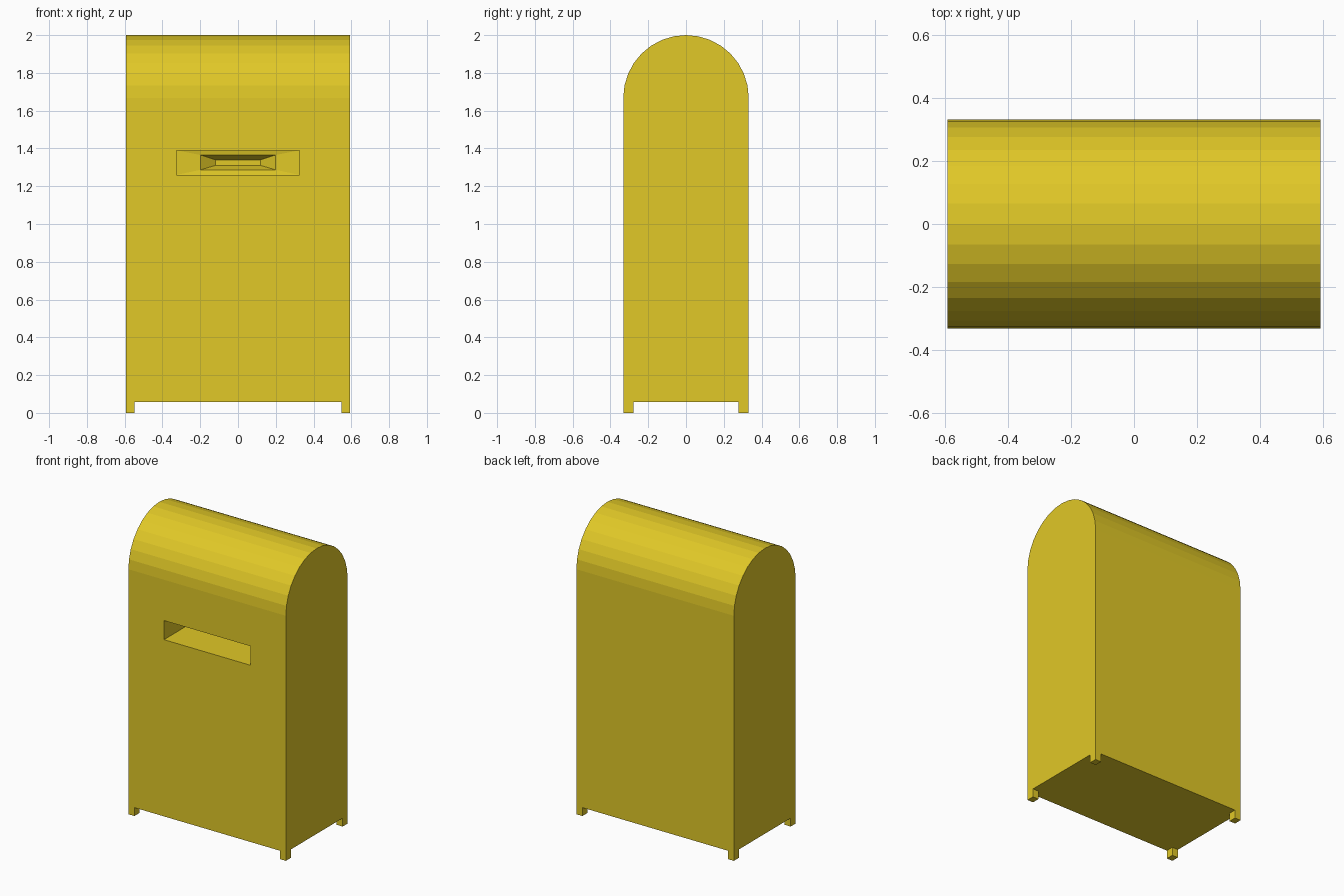
import bpy, bmesh, math

if "Cube" in bpy.data.objects:
    bpy.data.objects.remove(bpy.data.objects["Cube"])

HX, HY = 0.593, 0.332      # half width, half depth
FLOOR, SPRING, TOP = 0.057, 1.668, 2.0

yellow = bpy.data.materials.new("mail_yellow")
yellow.diffuse_color = (0.75, 0.58, 0.02, 1)
yellow.use_nodes = True
yellow.node_tree.nodes["Principled BSDF"].inputs["Base Color"].default_value = yellow.diffuse_color


def add_object(name, bm):
    mesh = bpy.data.meshes.new(name)
    bm.to_mesh(mesh)
    bm.free()
    mesh.materials.append(yellow)
    obj = bpy.data.objects.new(name, mesh)
    bpy.context.collection.objects.link(obj)
    return obj


def step_in(bm, face, hx, z0, z1, y):
    """Inset a front-facing quad and move the inner loop to a rectangle at depth y."""
    bmesh.ops.inset_region(bm, faces=[face], thickness=0.004)
    c = face.calc_center_median()
    for v in face.verts:
        v.co = (math.copysign(hx, v.co.x), y, z1 if v.co.z > c.z else z0)


# Body: arched side profile swept along x
bm = bmesh.new()
segs = 16
profile = [(-HY, FLOOR)]
for i in range(segs + 1):
    a = math.pi * (1 - i / segs)
    profile.append((HY * math.cos(a), SPRING + (TOP - SPRING) * math.sin(a)))
profile.append((HY, FLOOR))
side = bm.faces.new([bm.verts.new((-HX, y, z)) for y, z in profile])
ext = bmesh.ops.extrude_face_region(bm, geom=[side])
new_verts = [g for g in ext["geom"] if isinstance(g, bmesh.types.BMVert)]
bmesh.ops.translate(bm, verts=new_verts, vec=(2 * HX, 0, 0))
bmesh.ops.recalc_face_normals(bm, faces=bm.faces)

# Letter slot: straight recess, flat rim, then a tapered funnel
front = max((f for f in bm.faces if f.normal.y < -0.99), key=lambda f: f.calc_area())
step_in(bm, front, 0.325, 1.26, 1.39, -HY)
step_in(bm, front, 0.325, 1.26, 1.39, -HY + 0.28)
step_in(bm, front, 0.198, 1.287, 1.365, -HY + 0.285)
step_in(bm, front, 0.12, 1.31, 1.34, -HY + 0.345)
add_object("mailbox_body", bm)

# Four corner feet flush with the body sides
FX, FY = 0.045, 0.053
for sx, side_name in ((-1, "left"), (1, "right")):
    for sy, end_name in ((-1, "front"), (1, "back")):
        bm = bmesh.new()
        bmesh.ops.create_cube(bm, size=1)
        bmesh.ops.scale(bm, verts=bm.verts, vec=(FX, FY, FLOOR))
        bmesh.ops.translate(bm, verts=bm.verts,
                            vec=(sx * (HX - FX / 2), sy * (HY - FY / 2), FLOOR / 2))
        top = [f for f in bm.faces if f.normal.z > 0.9]
        bmesh.ops.delete(bm, geom=top, context="FACES_ONLY")
        add_object(f"{end_name}_{side_name}_foot", bm)
